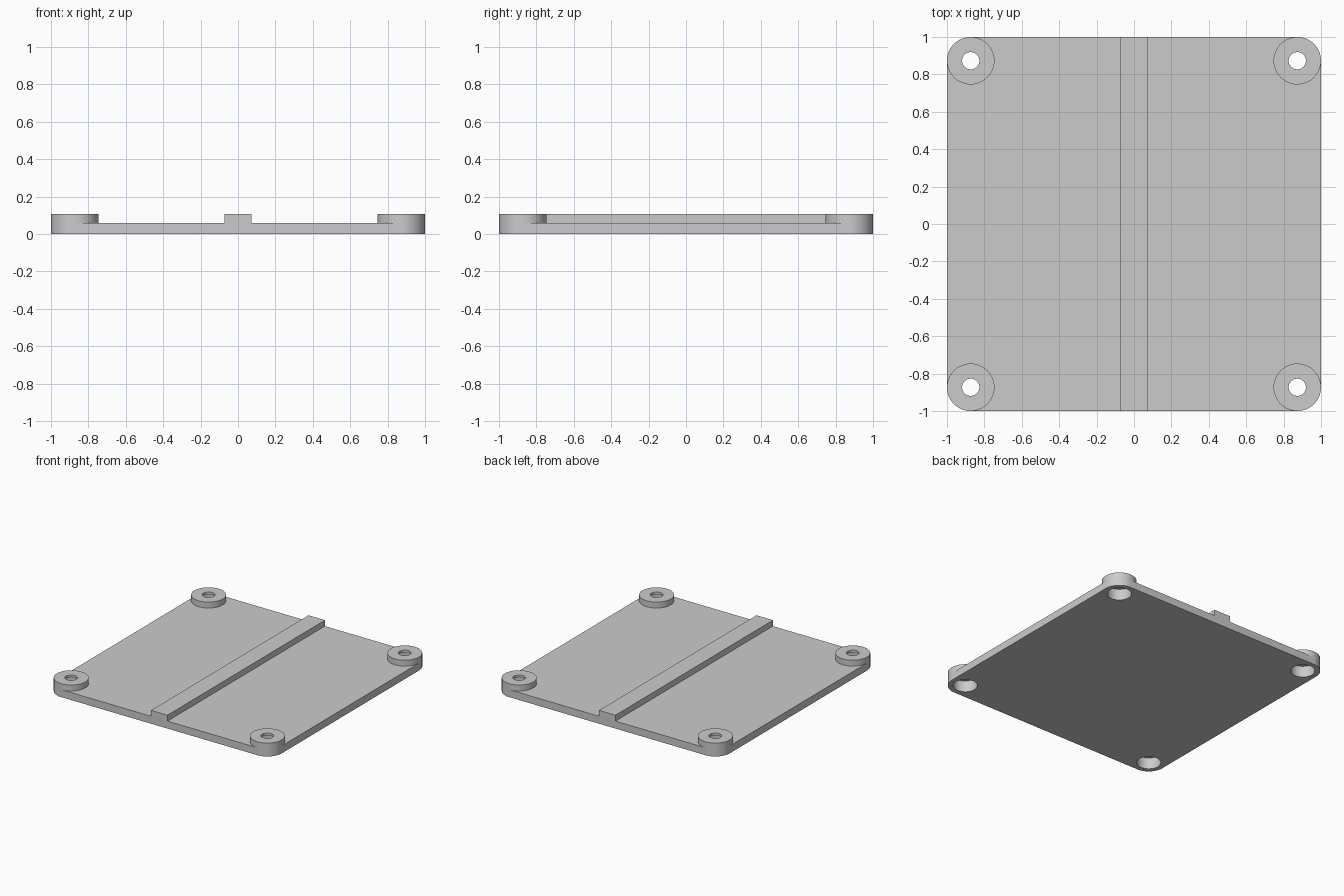
import bpy
import bmesh
from math import cos, sin, pi, radians

if "Cube" in bpy.data.objects:
    bpy.data.objects.remove(bpy.data.objects["Cube"])

SEGMENTS = 64
CENTRE = 0.873          # corner boss centre on both axes
BOSS_RADIUS = 0.127
PLATE_TOP = 0.06
TOP = 0.108
CORNERS = [(1, 1), (-1, 1), (-1, -1), (1, -1)]

grey = bpy.data.materials.new("plain grey")
grey.use_nodes = True
colour = (0.60, 0.60, 0.60, 1)
grey.diffuse_color = colour
grey.node_tree.nodes["Principled BSDF"].inputs["Base Color"].default_value = colour


def arc(cx, cy, radius, start, steps):
    """Points counter-clockwise from a start step on the shared circle division."""
    turn = 2 * pi / SEGMENTS
    return [(cx + radius * cos(turn * (start + i)), cy + radius * sin(turn * (start + i)))
            for i in range(steps)]


def prism(name, outline, bottom, top):
    """Extrude a flat outline upward into a solid."""
    bm = bmesh.new()
    face = bm.faces.new([bm.verts.new((x, y, bottom)) for x, y in outline])
    raised = bmesh.ops.extrude_face_region(bm, geom=[face])["geom"]
    verts = [v for v in raised if isinstance(v, bmesh.types.BMVert)]
    bmesh.ops.translate(bm, verts=verts, vec=(0, 0, top - bottom))
    bmesh.ops.recalc_face_normals(bm, faces=bm.faces)
    mesh = bpy.data.meshes.new(name)
    bm.to_mesh(mesh)
    bm.free()
    mesh.materials.append(grey)
    obj = bpy.data.objects.new(name, mesh)
    bpy.context.collection.objects.link(obj)
    return obj


def combine(target, other, operation):
    """Apply a boolean and discard the helper solid."""
    bpy.context.view_layer.objects.active = target
    mod = target.modifiers.new(operation.title(), "BOOLEAN")
    mod.operation = operation
    mod.solver = "EXACT"
    mod.object = other
    bpy.ops.object.modifier_apply(modifier=mod.name)
    bpy.data.objects.remove(other)


# Base plate with rounded corners
quarter = SEGMENTS // 4
outline = []
for i, (sx, sy) in enumerate(CORNERS):
    outline += arc(sx * CENTRE, sy * CENTRE, BOSS_RADIUS, i * quarter, quarter + 1)
plate = prism("base_plate", outline, 0, PLATE_TOP)

# Central rib running front to back
rib = prism("centre_rib", [(-0.073, -1), (0.073, -1), (0.073, 1), (-0.073, 1)], 0, TOP)
combine(plate, rib, "UNION")

# Corner bosses, each with a narrow top hole and a wide recess from below
for sx, sy in CORNERS:
    x, y = sx * CENTRE, sy * CENTRE
    boss = prism("corner_boss", arc(x, y, BOSS_RADIUS, 0, SEGMENTS), 0, TOP)
    combine(plate, boss, "UNION")
for sx, sy in CORNERS:
    x, y = sx * CENTRE, sy * CENTRE
    for name, radius, bottom, top in (("recess_cutter", 0.088, -0.1, 0.09),
                                      ("hole_cutter", 0.046, -0.1, 0.2)):
        cutter = prism(name, arc(x, y, radius, 0, SEGMENTS), bottom, top)
        cutter.hide_render = True
        combine(plate, cutter, "DIFFERENCE")

# Merge flat regions and smooth the round walls
bm = bmesh.new()
bm.from_mesh(plate.data)
bmesh.ops.remove_doubles(bm, verts=bm.verts, dist=0.0001)
bmesh.ops.dissolve_limit(bm, angle_limit=radians(0.5), verts=bm.verts, edges=bm.edges)
bm.to_mesh(plate.data)
bm.free()
bpy.ops.object.select_all(action="DESELECT")
plate.select_set(True)
bpy.context.view_layer.objects.active = plate
bpy.ops.object.shade_smooth_by_angle(angle=radians(30))
